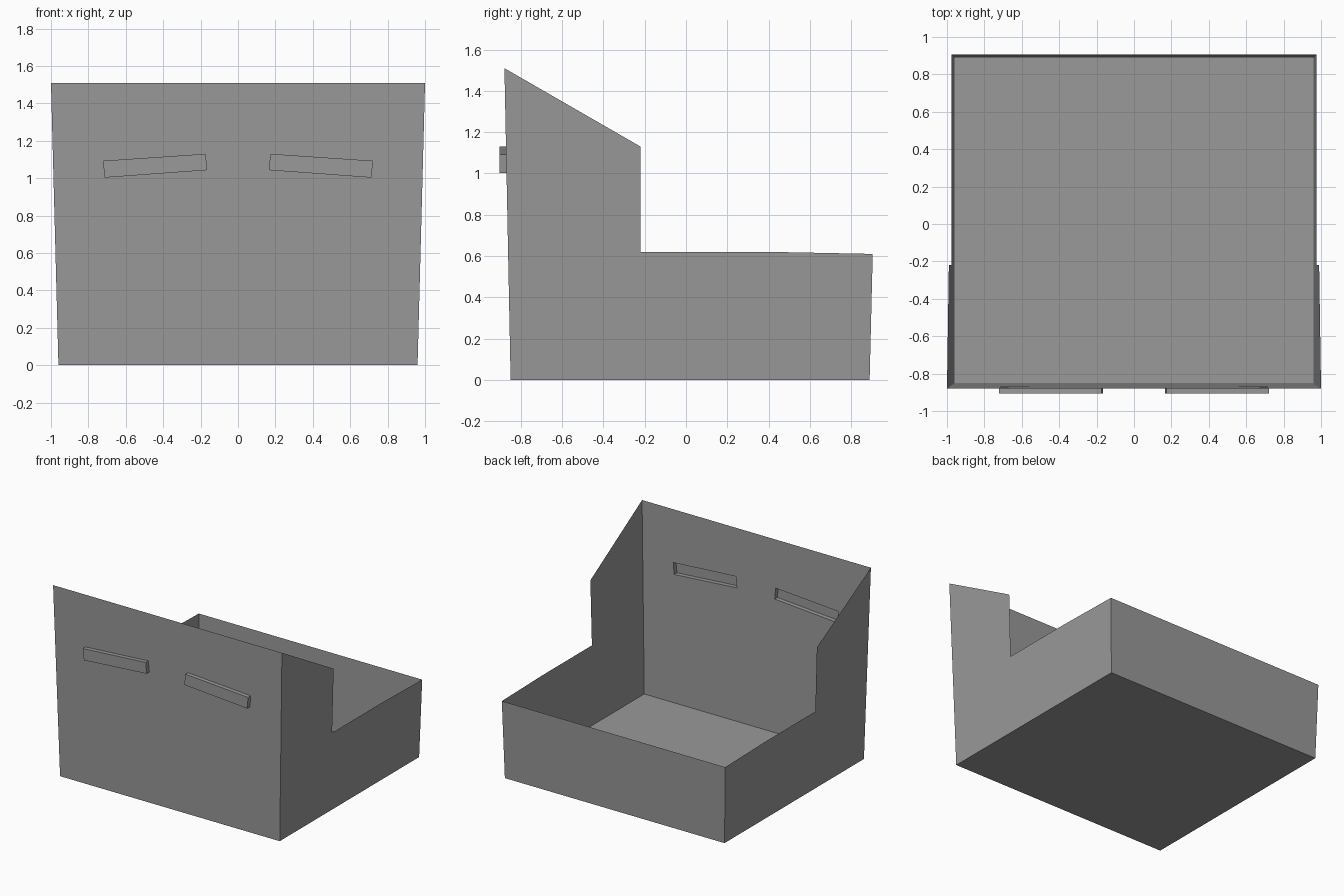
import bpy

if "Cube" in bpy.data.objects:
    bpy.data.objects.remove(bpy.data.objects["Cube"])

grey = bpy.data.materials.new("plain grey")
grey.diffuse_color = (0.32, 0.32, 0.32, 1)
grey.use_nodes = True
grey.node_tree.nodes["Principled BSDF"].inputs["Base Color"].default_value = grey.diffuse_color

TOP = 1.51


def wall_x(z):
    """Half width of the tapered bin at height z."""
    return 0.96 + 0.04 * z / TOP


def front_y(z):
    """Depth of the slightly leaning front panel at height z."""
    return -0.85 - 0.03 * z / TOP


def half_part(name, verts, faces):
    """Thin sheet part for the right half, mirrored to the left."""
    mesh = bpy.data.meshes.new(name)
    mesh.from_pydata(verts, [], faces)
    mesh.materials.append(grey)
    obj = bpy.data.objects.new(name, mesh)
    bpy.context.collection.objects.link(obj)
    mirror = obj.modifiers.new("mirror", 'MIRROR')
    mirror.merge_threshold = 0.0005
    return obj


# Side walls: high at the front, stepping down to a low back
profile = [(-0.85, 0), (0.89, 0), (0.905, 0.61), (0.4, 0.62),
           (-0.22, 0.62), (-0.22, 1.13), (-0.88, TOP)]
half_part("side_wall", [(wall_x(z), y, z) for y, z in profile],
          [list(range(len(profile)))])

# Floor
half_part("floor", [(0, -0.85, 0), (0, 0.89, 0), (0.96, 0.89, 0), (0.96, -0.85, 0)],
          [(0, 1, 2, 3)])

# Low back wall
half_part("back_wall", [(0, 0.89, 0), (0, 0.905, 0.61),
                        (wall_x(0.61), 0.905, 0.61), (0.96, 0.89, 0)],
          [(0, 1, 2, 3)])

# Front panel, with a slanted slot in each half
outer = [(0, 0), (0.96, 0), (1.0, TOP), (0, TOP)]
slot = [(0.165, 1.043), (0.713, 1.003), (0.722, 1.093), (0.173, 1.13)]
half_part("front_panel", [(x, front_y(z), z) for x, z in outer + slot],
          [(i, (i + 1) % 4, 4 + (i + 1) % 4, 4 + i) for i in range(4)])

# Grip pockets: slots pushed out through the front, open to the inside
half_part("grip_pocket",
          [(x, front_y(z), z) for x, z in slot] + [(x, -0.905, z) for x, z in slot],
          [(i, (i + 1) % 4, 4 + (i + 1) % 4, 4 + i) for i in range(4)] + [(4, 5, 6, 7)])
